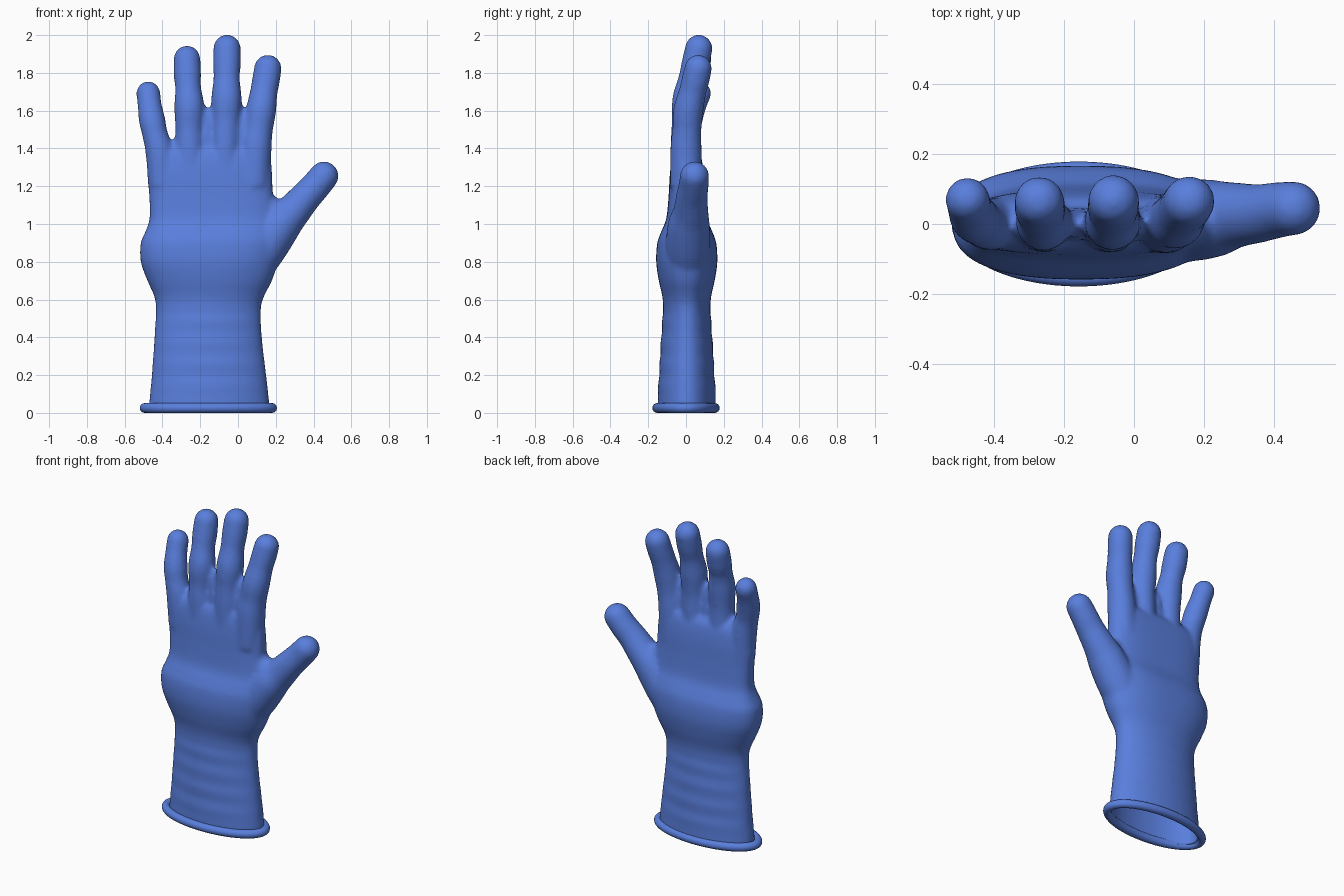
import bpy, bmesh, math
from mathutils import Vector

cube = bpy.data.objects.get("Cube")
if cube:
    bpy.data.objects.remove(cube)

blue = bpy.data.materials.new("glove blue")
blue.use_nodes = True
COLOUR = (0.1, 0.21, 0.72, 1)
blue.diffuse_color = COLOUR
blue.node_tree.nodes["Principled BSDF"].inputs["Base Color"].default_value = COLOUR


def spline(points, steps):
    """Catmull-Rom interpolation of equal-length tuples."""
    pts = [Vector(p) for p in points]
    pts = [pts[0] * 2 - pts[1]] + pts + [pts[-1] * 2 - pts[-2]]
    out = []
    for a, b, c, d in zip(pts, pts[1:], pts[2:], pts[3:]):
        for i in range(steps):
            t = i / steps
            out.append((b * 2 + (c - a) * t + (a * 2 - b * 5 + c * 4 - d) * t * t
                        + (b * 3 - a - c * 3 + d) * t ** 3) / 2)
    return out + [pts[-2]]


def skin(bm, rings):
    """Bridge rings of points into a closed tube."""
    loops = [[bm.verts.new(p) for p in ring] for ring in rings]
    n = len(loops[0])
    for a, b in zip(loops, loops[1:]):
        for i in range(n):
            j = (i + 1) % n
            bm.faces.new((a[i], a[j], b[j], b[i]))
    bm.faces.new(loops[0][::-1])
    bm.faces.new(loops[-1])


def ball(bm, centre, size):
    made = bmesh.ops.create_uvsphere(bm, u_segments=24, v_segments=16, radius=1)["verts"]
    for v in made:
        v.co = Vector(v.co[i] * size[i] + centre[i] for i in range(3))


def finger(bm, points):
    """Round tube through (x, y, z, radius) points with a domed tip."""
    path = spline(points, 5)
    rings = []
    for i, p in enumerate(path):
        along = (path[min(i + 1, len(path) - 1)] - path[max(i - 1, 0)]).to_3d().normalized()
        side = Vector((0, 1, 0)).cross(along).normalized()
        front = along.cross(side)
        rings.append([p.to_3d() + p.w * (side * math.cos(k * math.tau / 28)
                      + front * math.sin(k * math.tau / 28)) for k in range(28)])
    skin(bm, rings)
    tip = points[-1]
    ball(bm, tip[:3], [tip[3]] * 3)


bm = bmesh.new()

# Cuff, wrist and palm: z, left edge, right edge, half depth
profile = [(-0.1, -0.485, 0.175), (0.06, -0.47, 0.165), (0.2, -0.457, 0.15),
           (0.4, -0.443, 0.127), (0.55, -0.435, 0.122), (0.62, -0.445, 0.14),
           (0.7, -0.48, 0.18), (0.8, -0.515, 0.21), (0.9, -0.515, 0.22),
           (0.96, -0.49, 0.215), (1.03, -0.468, 0.2), (1.15, -0.47, 0.185),
           (1.28, -0.48, 0.18), (1.38, -0.46, 0.165), (1.43, -0.4, 0.12)]
depths = [0.155, 0.153, 0.147, 0.135, 0.125, 0.13, 0.148, 0.162, 0.156,
          0.135, 0.108, 0.096, 0.088, 0.07, 0.03]
rings = []
for z, left, right, depth in spline([p + (d,) for p, d in zip(profile, depths)], 6):
    power = 0.7 if z > 1 else 1 - 0.3 * max(0, z - 0.5) / 0.5
    ripple = 0.003 * math.sin(z * 55) if 0.12 < z < 0.55 else 0
    ring = []
    for k in range(64):
        c, s = math.cos(k * math.tau / 64), math.sin(k * math.tau / 64)
        ring.append(((left + right) / 2 + (right - left) / 2 * math.copysign(abs(c) ** power, c),
                     0.004 + (depth + ripple) * math.copysign(abs(s) ** power, s), z))
    rings.append(ring)
skin(bm, rings)

# Little, ring, middle and index fingers, then the thumb
finger(bm, [(-0.4, 0, 1.2, 0.075), (-0.415, 0, 1.38, 0.075), (-0.438, 0.005, 1.47, 0.068),
            (-0.455, 0.018, 1.55, 0.07), (-0.468, 0.045, 1.63, 0.064), (-0.475, 0.07, 1.692, 0.064)])
finger(bm, [(-0.25, -0.003, 1.2, 0.08), (-0.256, -0.003, 1.4, 0.078), (-0.258, 0, 1.5, 0.074),
            (-0.258, 0.005, 1.62, 0.08), (-0.264, 0.025, 1.72, 0.069), (-0.268, 0.045, 1.79, 0.073),
            (-0.27, 0.065, 1.874, 0.071)])
finger(bm, [(-0.07, -0.003, 1.2, 0.08), (-0.066, -0.003, 1.42, 0.079), (-0.063, 0, 1.54, 0.075),
            (-0.061, 0.008, 1.66, 0.081), (-0.06, 0.03, 1.77, 0.07), (-0.059, 0.05, 1.85, 0.074),
            (-0.058, 0.068, 1.93, 0.073)])
finger(bm, [(0.085, 0, 1.2, 0.085), (0.095, 0, 1.4, 0.083), (0.108, 0.005, 1.5, 0.077),
            (0.122, 0.012, 1.6, 0.08), (0.137, 0.035, 1.7, 0.073), (0.148, 0.05, 1.76, 0.074),
            (0.158, 0.065, 1.824, 0.073)])
finger(bm, [(0.04, 0.01, 0.72, 0.1), (0.13, 0.01, 0.86, 0.118), (0.22, 0.015, 0.99, 0.112),
            (0.285, 0.025, 1.06, 0.095), (0.355, 0.03, 1.14, 0.084), (0.41, 0.04, 1.2, 0.08),
            (0.455, 0.045, 1.254, 0.078)])

# Webs between the fingers
for x, top in ((-0.162, 1.62), (0.028, 1.6), (-0.338, 1.41)):
    ball(bm, (x, 0, top - 0.2), (0.045, 0.048, 0.2))
ball(bm, (0.18, 0.01, 1.05), (0.06, 0.07, 0.1))

mesh = bpy.data.meshes.new("glove")
bmesh.ops.recalc_face_normals(bm, faces=bm.faces)
bm.to_mesh(mesh)
bm.free()
glove = bpy.data.objects.new("glove", mesh)
bpy.context.collection.objects.link(glove)

# Fuse the parts into one soft skin
fuse = glove.modifiers.new("fuse", "REMESH")
fuse.mode = "VOXEL"
fuse.voxel_size = 0.0125
soften = glove.modifiers.new("soften", "SMOOTH")
soften.factor = 0.5
soften.iterations = 10
graph = bpy.context.evaluated_depsgraph_get()
glove.data = bpy.data.meshes.new_from_object(glove.evaluated_get(graph))
glove.modifiers.clear()

# Open the wrist end and give the skin its thickness
bm = bmesh.new()
bm.from_mesh(glove.data)
bmesh.ops.bisect_plane(bm, geom=bm.verts[:] + bm.edges[:] + bm.faces[:],
                       plane_co=(0, 0, 0.02), plane_no=(0, 0, 1), clear_inner=True)
bm.to_mesh(glove.data)
bm.free()
wall = glove.modifiers.new("wall", "SOLIDIFY")
wall.thickness = 0.012
wall.offset = -1

# Rolled rim around the opening
bm = bmesh.new()
sections = []
for k in range(96):
    a = k * math.tau / 96
    c, s = math.cos(a), math.sin(a)
    sections.append([bm.verts.new((-0.157 + c * (0.337 + 0.026 * math.cos(b)),
                                   s * (0.152 + 0.026 * math.cos(b)),
                                   0.026 + 0.026 * math.sin(b)))
                     for b in (j * math.tau / 16 for j in range(16))])
for k in range(96):
    a, b = sections[k - 1], sections[k]
    for j in range(16):
        bm.faces.new((a[j - 1], b[j - 1], b[j], a[j]))
bmesh.ops.recalc_face_normals(bm, faces=bm.faces)
rim_mesh = bpy.data.meshes.new("cuff_rim")
bm.to_mesh(rim_mesh)
bm.free()
rim = bpy.data.objects.new("cuff_rim", rim_mesh)
bpy.context.collection.objects.link(rim)

for part in (glove, rim):
    part.data.materials.clear()
    part.data.materials.append(blue)
    part.data.shade_smooth()
